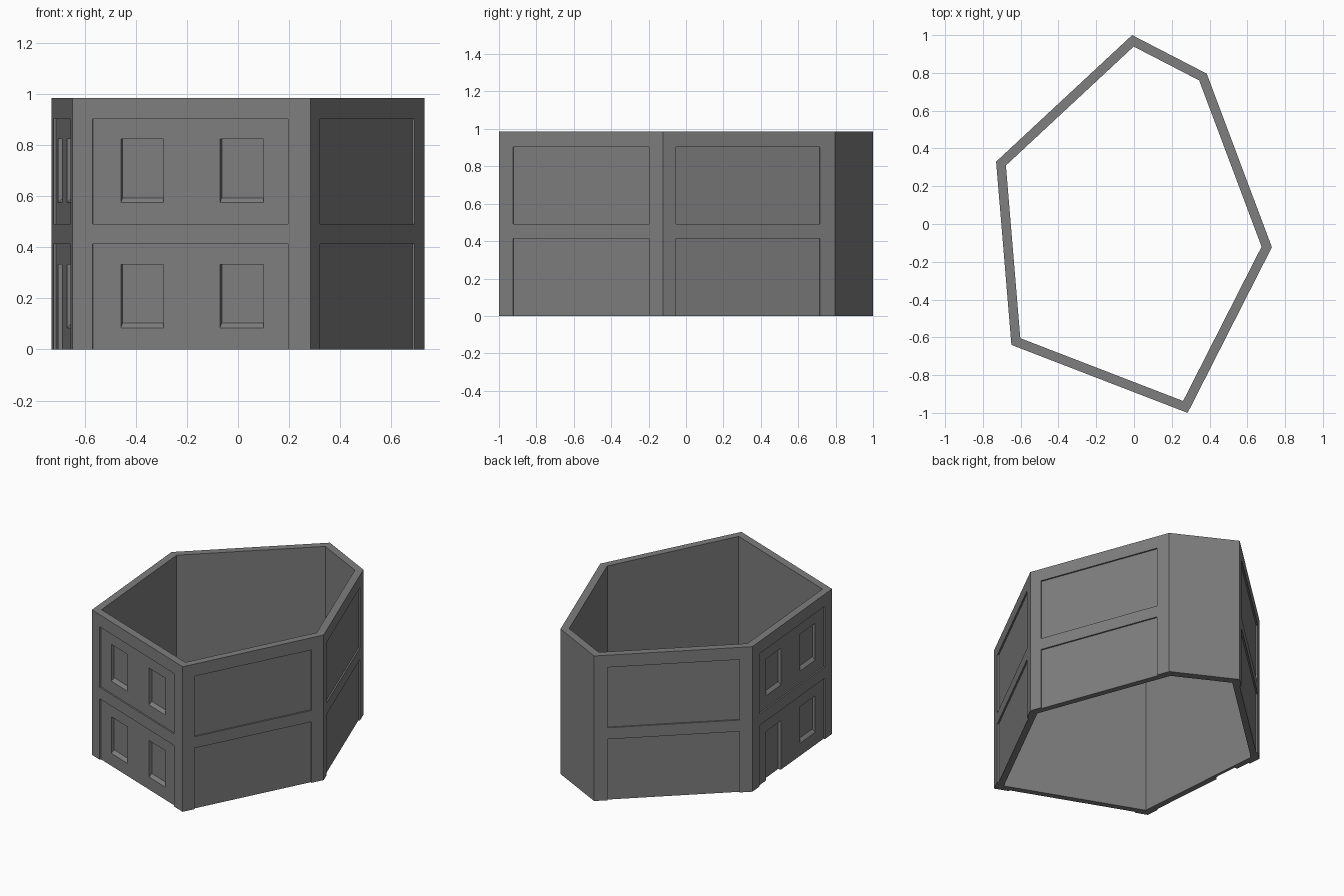
import bpy, bmesh
from mathutils import Vector

cube = bpy.data.objects.get("Cube")
if cube:
    bpy.data.objects.remove(cube, do_unlink=True)

HEIGHT, THICK = 0.985, 0.05
PANEL_DEPTH, WINDOW_DEPTH = 0.01, 0.03
STOREYS = [(-0.1, 0.414, 0.085, 0.333), (0.492, 0.902, 0.575, 0.825)]  # panel, window heights

# Footprint corners, counter-clockwise from the front left of the plan
CORNERS = [Vector(p) for p in [(-0.649, -0.64), (0.284, -1.0), (0.73, -0.123),
                               (0.385, 0.796), (-0.01, 1.0), (-0.73, 0.33)]]
COUNT = len(CORNERS)

stone = bpy.data.materials.new("plain grey")
stone.use_nodes = True
GREY = (0.21, 0.21, 0.21, 1)
stone.diffuse_color = GREY
stone.node_tree.nodes["Principled BSDF"].inputs["Base Color"].default_value = GREY


def wall_axes(i):
    """Start corner, direction, inward normal and length of one wall."""
    a, b = CORNERS[i], CORNERS[(i + 1) % COUNT]
    along = (b - a).normalized()
    return a, along, Vector((-along.y, along.x)), (b - a).length


def inset_corner(i):
    """Corner moved inwards so both adjoining walls keep their thickness."""
    n1, n2 = wall_axes(i - 1)[2], wall_axes(i)[2]
    return CORNERS[i] + (n1 + n2) * THICK / (1 + n1.dot(n2))


def make_object(name, bm):
    bmesh.ops.recalc_face_normals(bm, faces=bm.faces)
    mesh = bpy.data.meshes.new(name)
    bm.to_mesh(mesh)
    bm.free()
    mesh.materials.append(stone)
    obj = bpy.data.objects.new(name, mesh)
    bpy.context.collection.objects.link(obj)
    return obj


def add_prism(bm, wall, start, end, profile):
    """Extrude a (depth, height) profile along a wall."""
    a, along, inward, _ = wall_axes(wall)
    rings = []
    for s in (start, end):
        rings.append([bm.verts.new((*(a + along * s + inward * d), z)) for d, z in profile])
    for ring in rings:
        bm.faces.new(ring)
    n = len(profile)
    for k in range(n):
        m = (k + 1) % n
        bm.faces.new((rings[0][k], rings[0][m], rings[1][m], rings[1][k]))


# Hollow shell, open at top and bottom
bm = bmesh.new()
loops = []
for points in (CORNERS, [inset_corner(i) for i in range(COUNT)]):
    for z in (0, HEIGHT):
        loops.append([bm.verts.new((p.x, p.y, z)) for p in points])
out_low, out_high, in_low, in_high = loops
for low, high in ((out_low, out_high), (out_high, in_high), (in_high, in_low), (in_low, out_low)):
    for i in range(COUNT):
        j = (i + 1) % COUNT
        bm.faces.new((low[i], low[j], high[j], high[i]))
walls = make_object("building_walls", bm)

# Shallow panels on every wall but the narrow back one: wall -> end margins
panels = bmesh.new()
MARGINS = {0: (0.084, 0.094), 1: (0.083, 0.084), 2: (0.075, 0.085),
           4: (0.083, 0.08), 5: (0.085, 0.085)}
for wall, (left, right) in MARGINS.items():
    length = wall_axes(wall)[3]
    for low, high, _, _ in STOREYS:
        add_prism(panels, wall, left, length - right,
                  [(-0.02, low), (PANEL_DEPTH, low), (PANEL_DEPTH, high), (-0.02, high)])

# Recessed windows with sloping sills, and a doorway on the side wall
windows = bmesh.new()
OPENINGS = {0: [(0.2, 0.378), (0.616, 0.798)], 5: [(0.185, 0.365), (0.6, 0.785)]}
for wall, spans in OPENINGS.items():
    for column, (start, end) in enumerate(spans):
        for storey, (_, _, sill, head) in enumerate(STOREYS):
            door = wall == 5 and column == 0 and storey == 0
            low = -0.1 if door else sill
            add_prism(windows, wall, start, end,
                      [(-0.02, low), (PANEL_DEPTH, low), (WINDOW_DEPTH, low + 0.019),
                       (WINDOW_DEPTH, head), (-0.02, head)])

# Cut the recesses, then discard the cutters
bpy.context.view_layer.objects.active = walls
for name, bm in (("panel_cutter", panels), ("window_cutter", windows)):
    cutter = make_object(name, bm)
    cutter.hide_render = True
    cut = walls.modifiers.new(name, 'BOOLEAN')
    cut.operation = 'DIFFERENCE'
    cut.solver = 'EXACT'
    cut.object = cutter
    bpy.ops.object.modifier_apply(modifier=cut.name)
    bpy.data.objects.remove(cutter, do_unlink=True)
